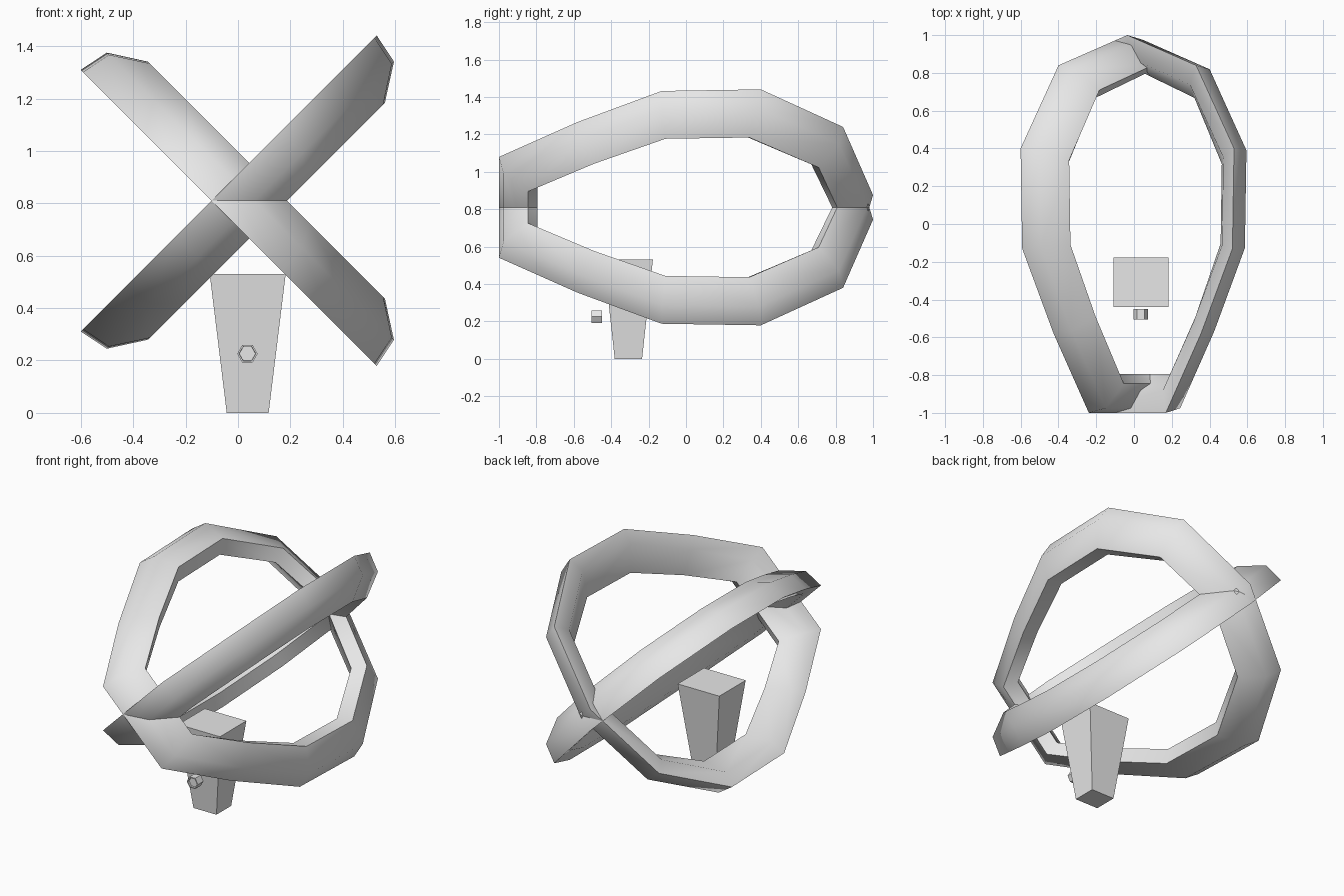
import bpy, bmesh, math
from mathutils import Vector

if "Cube" in bpy.data.objects:
    bpy.data.objects.remove(bpy.data.objects["Cube"])

grey = bpy.data.materials.new("light grey")
grey.diffuse_color = (0.8, 0.8, 0.8, 1)
grey.use_nodes = True
grey.node_tree.nodes["Principled BSDF"].inputs["Base Color"].default_value = grey.diffuse_color
CX, CZ = 0.043, 0.81         # point where the two rings cross
R = math.sqrt(0.5)


def finish(bm, name):
    bmesh.ops.recalc_face_normals(bm, faces=bm.faces)
    me = bpy.data.meshes.new(name)
    bm.to_mesh(me)
    bm.free()
    me.materials.append(grey)
    ob = bpy.data.objects.new(name, me)
    bpy.context.collection.objects.link(ob)
    return ob


# Eleven-sided ring outline (half width, y), from back tip to flat front
half = [(0, 1.0), (0.515, 0.84), (0.799, 0.4), (0.787, -0.13),
        (0.552, -0.58), (0.288, -1.0)]
outline = half + [(-u, y) for u, y in reversed(half[1:])]
# Rounded cross-section: width scale, length scale, offset off the plane
section = [(1.0, 1.0, 0.102), (0.97, 0.975, -0.015), (0.80, 0.845, -0.102),
           (0.72, 0.795, -0.03), (0.885, 0.88, 0.09)]
SHIFT = -0.009               # ring centres sit slightly left of the crossing


def ring(name, side):
    """Ring tilted 45 degrees; side = -1 mirrors it top to bottom."""
    bm = bmesh.new()
    loops = []
    for u, y in outline:
        loops.append([bm.verts.new((CX + R * (u * su + SHIFT - n), y * sy,
                                    CZ + side * R * (u * su + SHIFT + n)))
                      for su, sy, n in section])
    count, sides = len(loops), len(section)
    for i in range(count):
        a, b = loops[i], loops[(i + 1) % count]
        for j in range(sides):
            k = (j + 1) % sides
            bm.faces.new((a[j], a[k], b[k], b[j])).smooth = True
    # Crisp rims; the broad outer and inner sides stay rounded
    for i in range(count):
        for j in (0, 2, 3):
            bm.edges.get((loops[i][j], loops[(i + 1) % count][j])).smooth = False
    finish(bm, name)


ring("rising_ring", 1)
ring("falling_ring", -1)

# Tapered pedestal, wider at the top
bm = bmesh.new()
bmesh.ops.create_cube(bm, size=2)
for v in bm.verts:
    hx, hy, z = (0.145, 0.131, 0.53) if v.co.z > 0 else (0.08, 0.073, 0)
    v.co = Vector((0.037 + v.co.x * hx, -0.308 + v.co.y * hy, z))
finish(bm, "pedestal")

# Six-sided knob with a recessed front
bm = bmesh.new()
ends = []
for y in (-0.505, -0.45):
    ends.append([bm.verts.new((0.036 + 0.039 * math.cos(i * math.pi / 3), y,
                               0.226 + 0.039 * math.sin(i * math.pi / 3)))
                 for i in range(6)])
front = bm.faces.new(ends[0])
bm.faces.new(ends[1])
for i in range(6):
    k = (i + 1) % 6
    bm.faces.new((ends[0][i], ends[0][k], ends[1][k], ends[1][i]))
bmesh.ops.recalc_face_normals(bm, faces=bm.faces)
bmesh.ops.inset_region(bm, faces=[front], thickness=0.007)
bmesh.ops.inset_region(bm, faces=[front], thickness=0.001, depth=-0.012)
finish(bm, "knob")
